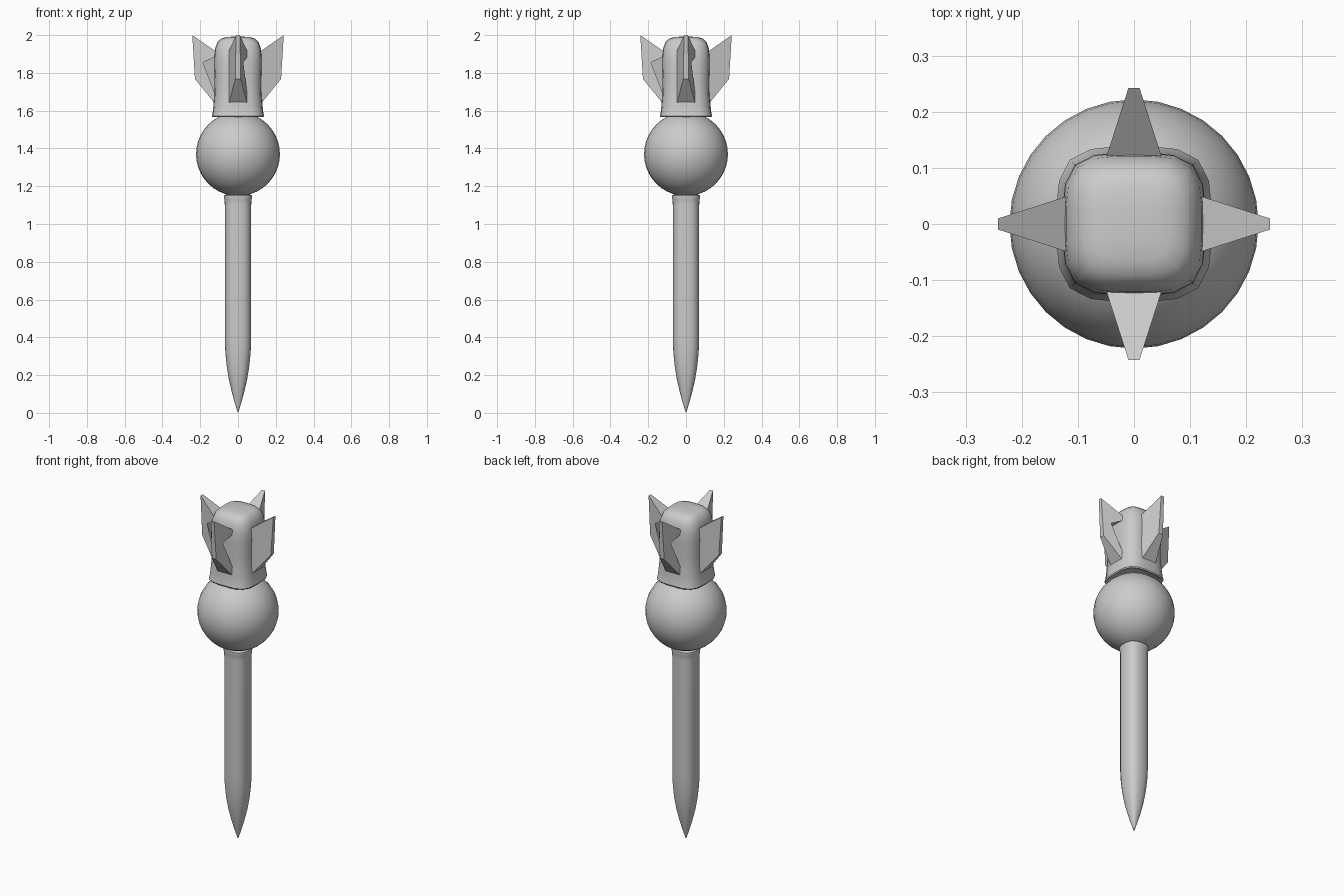
import bpy, bmesh, math
from mathutils import Matrix

if "Cube" in bpy.data.objects:
    bpy.data.objects.remove(bpy.data.objects["Cube"])


def finish(bm, name, angle=None):
    bmesh.ops.recalc_face_normals(bm, faces=bm.faces[:])
    me = bpy.data.meshes.new(name)
    bm.to_mesh(me)
    bm.free()
    ob = bpy.data.objects.new(name, me)
    bpy.context.collection.objects.link(ob)
    if angle:
        bpy.ops.object.select_all(action='DESELECT')
        ob.select_set(True)
        bpy.context.view_layer.objects.active = ob
        bpy.ops.object.shade_smooth_by_angle(angle=math.radians(angle))
    return ob


def section(n, power):
    """Rounded-square outline with half width 1."""
    pts = []
    for i in range(n):
        a = 2 * math.pi * i / n
        c, s = math.cos(a), math.sin(a)
        r = (abs(c) ** power + abs(s) ** power) ** (-1 / power)
        pts.append((r * c, r * s))
    return pts


def loft(name, profile, n, power, angle):
    """Stack rounded-square rings given as (half width, z)."""
    bm = bmesh.new()
    outline = section(n, power)
    rings = [[bm.verts.new((x * r, y * r, z)) for x, y in outline] for r, z in profile]
    for a, b in zip(rings, rings[1:]):
        for i in range(n):
            j = (i + 1) % n
            bm.faces.new((a[i], a[j], b[j], b[i]))
    bm.faces.new(rings[0])
    bm.faces.new(rings[-1])
    return finish(bm, name, angle)


# Pointed shaft with a small lip under the ball
loft("shaft", [(0.001, 0.0), (0.018, 0.055), (0.033, 0.11), (0.049, 0.18), (0.060, 0.25),
               (0.067, 0.32), (0.070, 0.39), (0.070, 1.10), (0.071, 1.13),
               (0.075, 1.143), (0.074, 1.151), (0.066, 1.155)], 24, 2.6, 40)

# Ball
bm = bmesh.new()
bmesh.ops.create_uvsphere(bm, u_segments=32, v_segments=20, radius=0.222,
                          matrix=Matrix.Translation((0, 0, 1.37)))
finish(bm, "ball", 60)

# Head with flared rim and domed top
loft("head", [(0.085, 1.585), (0.122, 1.578), (0.134, 1.566), (0.138, 1.573), (0.134, 1.590),
              (0.130, 1.625), (0.125, 1.69), (0.124, 1.76), (0.127, 1.84), (0.126, 1.89),
              (0.121, 1.93), (0.109, 1.962), (0.090, 1.981), (0.065, 1.989), (0.030, 1.992)],
     24, 3.7, 40)

# Four bracket-shaped fins, wide at the head and thin at the outer edge
FIN = [(0.12, 1.915), (0.242, 2.0), (0.228, 1.768), (0.12, 1.635), (0.12, 1.685),
       (0.183, 1.755), (0.185, 1.855), (0.178, 1.874), (0.165, 1.884), (0.12, 1.886)]


def half_thickness(r):
    return 0.046 + (r - 0.13) / 0.112 * (0.010 - 0.046)


for k, side in enumerate(("right", "back", "left", "front")):
    bm = bmesh.new()
    sides = [[bm.verts.new((r, s * half_thickness(r), z)) for r, z in FIN] for s in (-1, 1)]
    n = len(FIN)
    for i in range(n):
        j = (i + 1) % n
        bm.faces.new((sides[0][i], sides[0][j], sides[1][j], sides[1][i]))
    caps = [bm.faces.new(s) for s in sides]
    bmesh.ops.triangulate(bm, faces=caps)
    bmesh.ops.rotate(bm, verts=bm.verts[:], matrix=Matrix.Rotation(k * math.pi / 2, 3, 'Z'))
    finish(bm, "fin_" + side)
